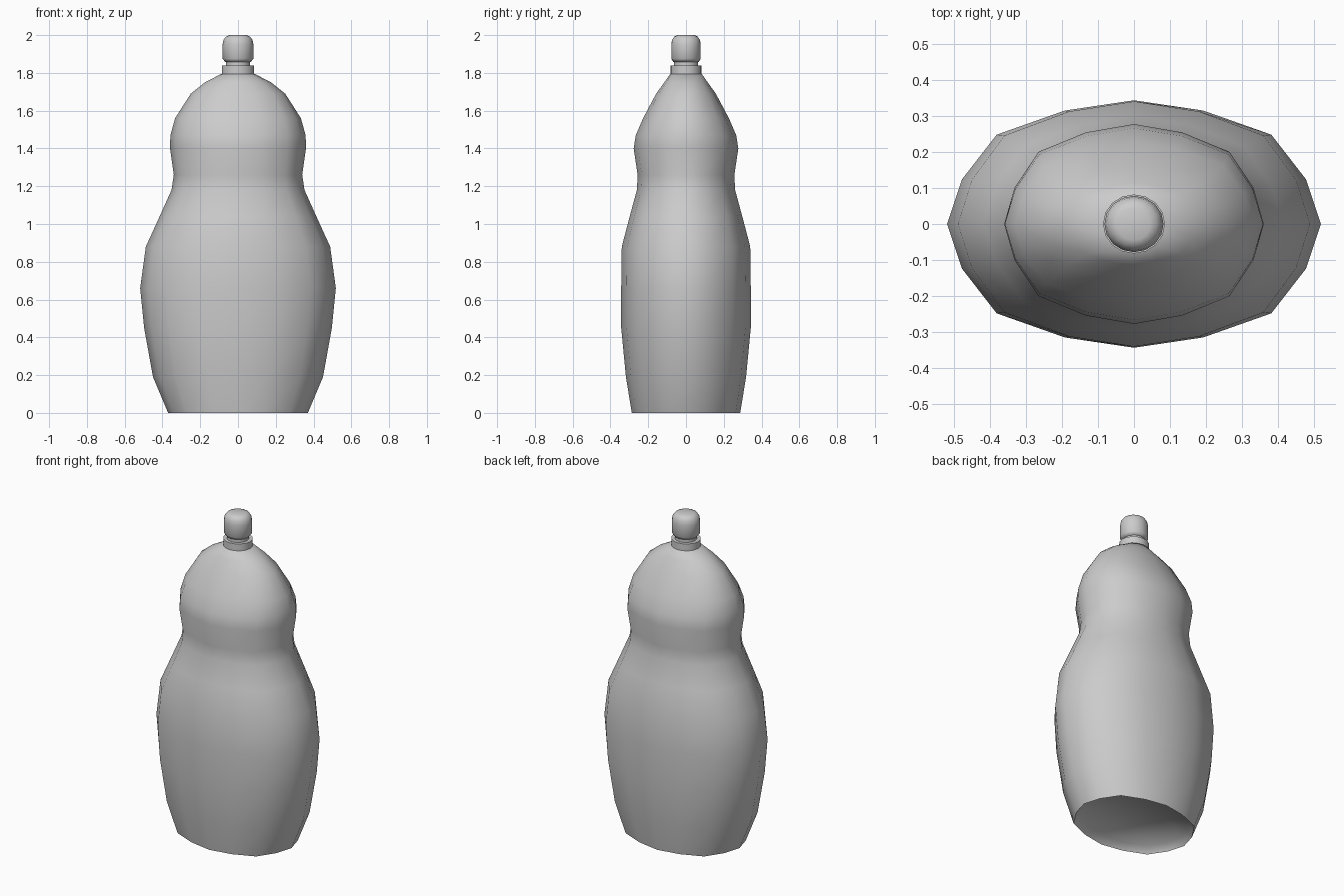
import bpy, bmesh, math

if "Cube" in bpy.data.objects:
    bpy.data.objects.remove(bpy.data.objects["Cube"])

# Quarter outline of the bottle's 16-sided cross-section (unit radii)
QUARTER = [(1, 0), (0.92, 0.362), (0.735, 0.722), (0.37, 0.917)]


def outline():
    pts = list(QUARTER) + [(0, 1)]
    half = pts + [(-x, y) for x, y in reversed(pts[:-1])]
    return half + [(x, -y) for x, y in reversed(half[1:-1])]


def circle(n=16):
    return [(math.cos(2 * math.pi * i / n), math.sin(2 * math.pi * i / n)) for i in range(n)]


def loft(name, section, profile, angle):
    """Bridge scaled copies of a section; profile rows are (z, half width, half depth)."""
    bm = bmesh.new()
    rings = [[bm.verts.new((x * rx, y * ry, z)) for x, y in section] for z, rx, ry in profile]
    n = len(section)
    for a, b in zip(rings, rings[1:]):
        for i in range(n):
            j = (i + 1) % n
            bm.faces.new((a[i], a[j], b[j], b[i]))
    bm.faces.new(rings[0][::-1])
    bm.faces.new(rings[-1])
    bmesh.ops.recalc_face_normals(bm, faces=bm.faces)
    mesh = bpy.data.meshes.new(name)
    bm.to_mesh(mesh)
    bm.free()
    ob = bpy.data.objects.new(name, mesh)
    bpy.context.collection.objects.link(ob)
    bpy.ops.object.select_all(action='DESELECT')
    ob.select_set(True)
    bpy.context.view_layer.objects.active = ob
    bpy.ops.object.shade_smooth_by_angle(angle=math.radians(angle))
    return ob


# Oval body, starting inside the shallow base recess
loft("bottle_body", outline(), [
    (0.04, 0.34, 0.255), (0.0, 0.37, 0.287),
    (0.19, 0.45, 0.318), (0.45, 0.497, 0.343), (0.66, 0.518, 0.343),
    (0.88, 0.488, 0.34), (1.04, 0.415, 0.298), (1.18, 0.352, 0.26),
    (1.26, 0.34, 0.256), (1.40, 0.36, 0.277), (1.47, 0.358, 0.266),
    (1.56, 0.333, 0.227), (1.69, 0.25, 0.158), (1.75, 0.175, 0.115),
    (1.795, 0.088, 0.083)], 60)

# Neck collar with a narrow groove under the cap
loft("neck", circle(), [
    (1.78, 0.086, 0.082), (1.838, 0.086, 0.082),
    (1.838, 0.064, 0.064), (1.87, 0.064, 0.064)], 40)

# Rounded cap
loft("cap", circle(), [
    (1.858, 0.068, 0.068), (1.875, 0.082, 0.078), (1.95, 0.082, 0.078),
    (1.975, 0.077, 0.074), (1.992, 0.064, 0.062), (2.0, 0.045, 0.045)], 60)
